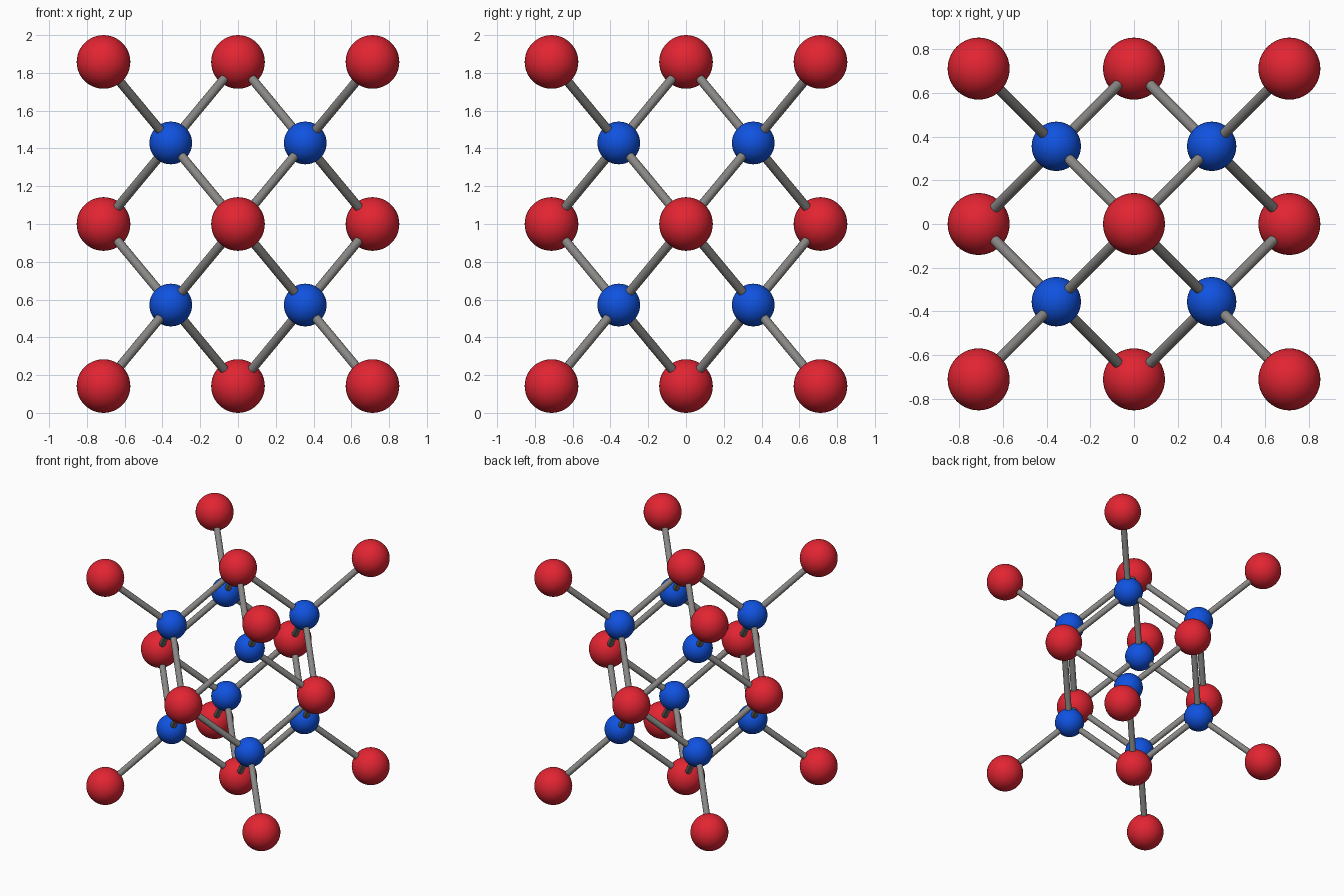
import bpy, math
from itertools import product
from mathutils import Vector

if "Cube" in bpy.data.objects:
    bpy.data.objects.remove(bpy.data.objects["Cube"])

HALF_W, HALF_H, MID = 0.712, 0.858, 1.0      # half cell width, half cell height, centre height
RED_R, BLUE_R, BOND_R = 0.142, 0.113, 0.024


def material(name, rgb):
    m = bpy.data.materials.new(name)
    m.diffuse_color = (*rgb, 1)
    m.use_nodes = True
    m.node_tree.nodes["Principled BSDF"].inputs["Base Color"].default_value = m.diffuse_color
    return m


RED = material("red", (0.76, 0.018, 0.032))
BLUE = material("blue", (0.005, 0.085, 0.75))
GREY = material("grey", (0.25, 0.245, 0.235))


def finish(name, mat, angle):
    ob = bpy.context.object
    ob.name = name
    ob.data.materials.append(mat)
    bpy.ops.object.shade_smooth_by_angle(angle=math.radians(angle))
    return ob


def atom(name, pos, radius, mat):
    bpy.ops.mesh.primitive_uv_sphere_add(segments=40, ring_count=24, radius=radius, location=pos)
    finish(name, mat, 40)


def bond(name, a, b):
    d = b - a
    bpy.ops.mesh.primitive_cylinder_add(vertices=20, radius=BOND_R, depth=d.length, location=(a + b) / 2,
                                        rotation=d.to_track_quat('Z', 'Y').to_euler())
    finish(name, GREY, 40)


def place(i, j, k):
    return Vector((i * HALF_W, j * HALF_W, MID + k * HALF_H))


# red balls: cell corners and face centres
for i, j, k in product((-1, 0, 1), repeat=3):
    n = abs(i) + abs(j) + abs(k)
    if n in (1, 3):
        atom("corner_ball" if n == 3 else "face_ball", place(i, j, k), RED_R, RED)

# blue balls inside the cell, each with four rods to its nearest red balls
for i, j, k in product((-1, 1), repeat=3):
    centre = place(i / 2, j / 2, k / 2)
    atom("inner_ball", centre, BLUE_R, BLUE)
    for target in ((i, j, k), (i, 0, 0), (0, j, 0), (0, 0, k)):
        bond("rod", centre, place(*target))
